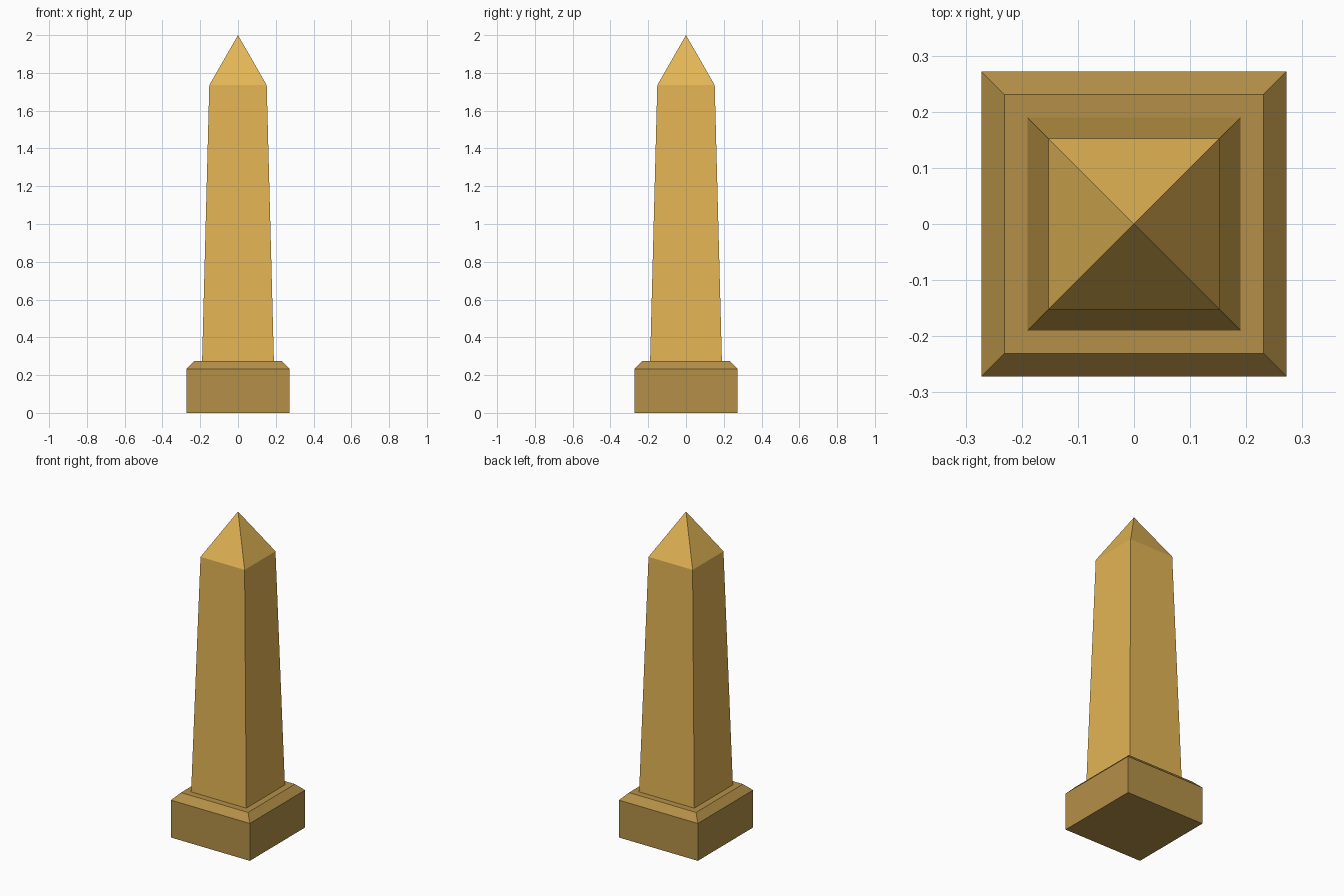
import bpy
import bmesh

cube = bpy.data.objects.get("Cube")
if cube:
    bpy.data.objects.remove(cube, do_unlink=True)


def material(name, color):
    mat = bpy.data.materials.new(name)
    mat.use_nodes = True
    mat.diffuse_color = color
    mat.node_tree.nodes["Principled BSDF"].inputs["Base Color"].default_value = color
    return mat


def square_tower(name, profile, mat):
    """Stack square rings from (half width, height) pairs; zero width makes a point."""
    bm = bmesh.new()
    rings = []
    for half, z in profile:
        if half == 0:
            rings.append([bm.verts.new((0, 0, z))] * 4)
        else:
            rings.append([bm.verts.new((sx * half, sy * half, z))
                          for sx, sy in ((-1, -1), (1, -1), (1, 1), (-1, 1))])
    for low, high in zip(rings, rings[1:]):
        for i in range(4):
            j = (i + 1) % 4
            corners = [low[i], low[j], high[j], high[i]]
            bm.faces.new(list(dict.fromkeys(corners)))
    bm.faces.new(rings[0][::-1])
    if profile[-1][0] > 0:
        bm.faces.new(rings[-1])
    bmesh.ops.recalc_face_normals(bm, faces=bm.faces)
    mesh = bpy.data.meshes.new(name)
    bm.to_mesh(mesh)
    bm.free()
    mesh.materials.append(mat)
    obj = bpy.data.objects.new(name, mesh)
    bpy.context.collection.objects.link(obj)
    return obj


golden_stone = material("golden stone", (0.77, 0.46, 0.09, 1))
dark_stone = material("dark golden stone", (0.46, 0.28, 0.065, 1))

# Plinth with a chamfered top edge
square_tower("plinth", [(0.272, 0), (0.272, 0.233), (0.231, 0.275)], dark_stone)

# Tapered shaft ending in a pyramid point
square_tower("obelisk_shaft", [(0.19, 0.275), (0.152, 1.735), (0, 2)], golden_stone)
